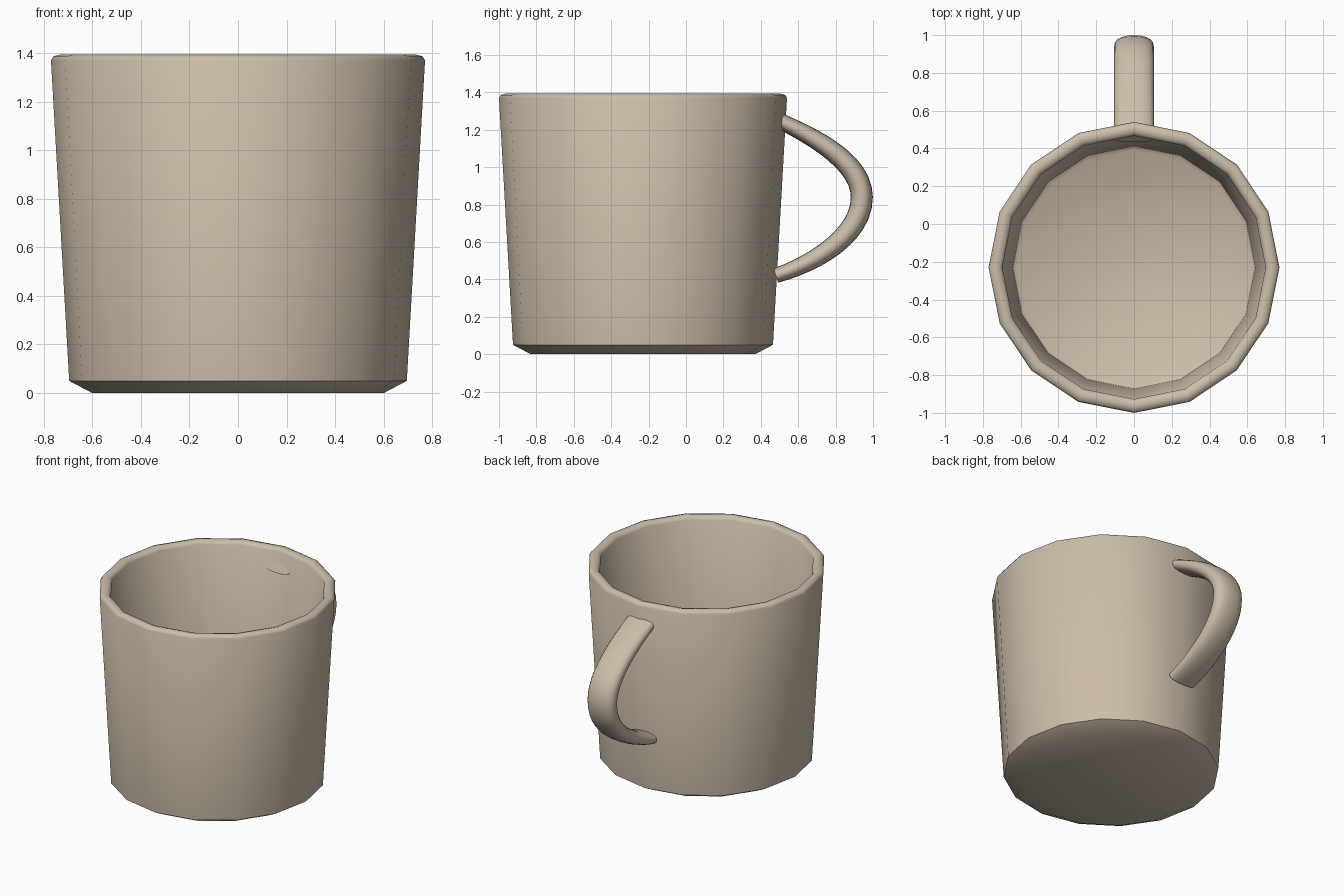
import bpy, bmesh, math
from mathutils import Vector
from mathutils.geometry import interpolate_bezier

cube = bpy.data.objects.get("Cube")
if cube:
    bpy.data.objects.remove(cube, do_unlink=True)

SIDES = 16
CUP_Y = -0.23

clay = bpy.data.materials.new("warm beige ceramic")
clay.use_nodes = True
colour = (0.60, 0.51, 0.40, 1)
clay.diffuse_color = colour
clay.node_tree.nodes["Principled BSDF"].inputs["Base Color"].default_value = colour


def loft(name, rings, angle):
    """Skin a list of closed rings, cap both ends and shade smooth."""
    bm = bmesh.new()
    loops = [[bm.verts.new(p) for p in ring] for ring in rings]
    for a, b in zip(loops, loops[1:]):
        for i in range(len(a)):
            j = (i + 1) % len(a)
            bm.faces.new((a[i], a[j], b[j], b[i]))
    bm.faces.new(loops[0])
    bm.faces.new(loops[-1])
    bmesh.ops.recalc_face_normals(bm, faces=bm.faces)
    mesh = bpy.data.meshes.new(name)
    bm.to_mesh(mesh)
    bm.free()
    mesh.materials.append(clay)
    obj = bpy.data.objects.new(name, mesh)
    bpy.context.collection.objects.link(obj)
    bpy.ops.object.select_all(action='DESELECT')
    obj.select_set(True)
    bpy.context.view_layer.objects.active = obj
    bpy.ops.object.shade_smooth_by_angle(angle=math.radians(angle))
    return obj


# Cup: outer wall, rounded rim, inner wall and floor as (radius, height)
profile = [(0.60, 0), (0.695, 0.05), (0.77, 1.37), (0.76, 1.386), (0.735, 1.393),
           (0.71, 1.386), (0.697, 1.37), (0.642, 0.075), (0.62, 0.06)]


def cup_ring(radius, z):
    turns = [2 * math.pi * i / SIDES for i in range(SIDES)]
    return [(radius * math.sin(t), CUP_Y + radius * math.cos(t), z) for t in turns]


loft("cup_body", [cup_ring(r, z) for r, z in profile], 50)

# Handle: flattened tube swept along an ear-shaped path
top, outer, bottom = (Vector(p) for p in ((0, 0.45, 1.27), (0, 0.94, 0.84), (0, 0.48, 0.42)))
upper = interpolate_bezier(top, Vector((0, 0.70, 1.16)), Vector((0, 0.94, 1.02)), outer, 13)
lower = interpolate_bezier(outer, Vector((0, 0.94, 0.64)), Vector((0, 0.70, 0.49)), bottom, 13)
path = upper + lower[1:]


def rounded(v):
    return math.copysign(abs(v) ** 0.85, v)


rings = []
for i, p in enumerate(path):
    tangent = (path[min(i + 1, len(path) - 1)] - path[max(i - 1, 0)]).normalized()
    normal = tangent.cross(Vector((1, 0, 0)))
    thick = 0.04 + 0.019 * math.sin(math.pi * i / (len(path) - 1))
    ring = []
    for k in range(20):
        a = 2 * math.pi * k / 20
        ring.append(p + Vector((0.105 * rounded(math.cos(a)), 0, 0))
                    + normal * thick * rounded(math.sin(a)))
    rings.append(ring)
loft("handle", rings, 60)
